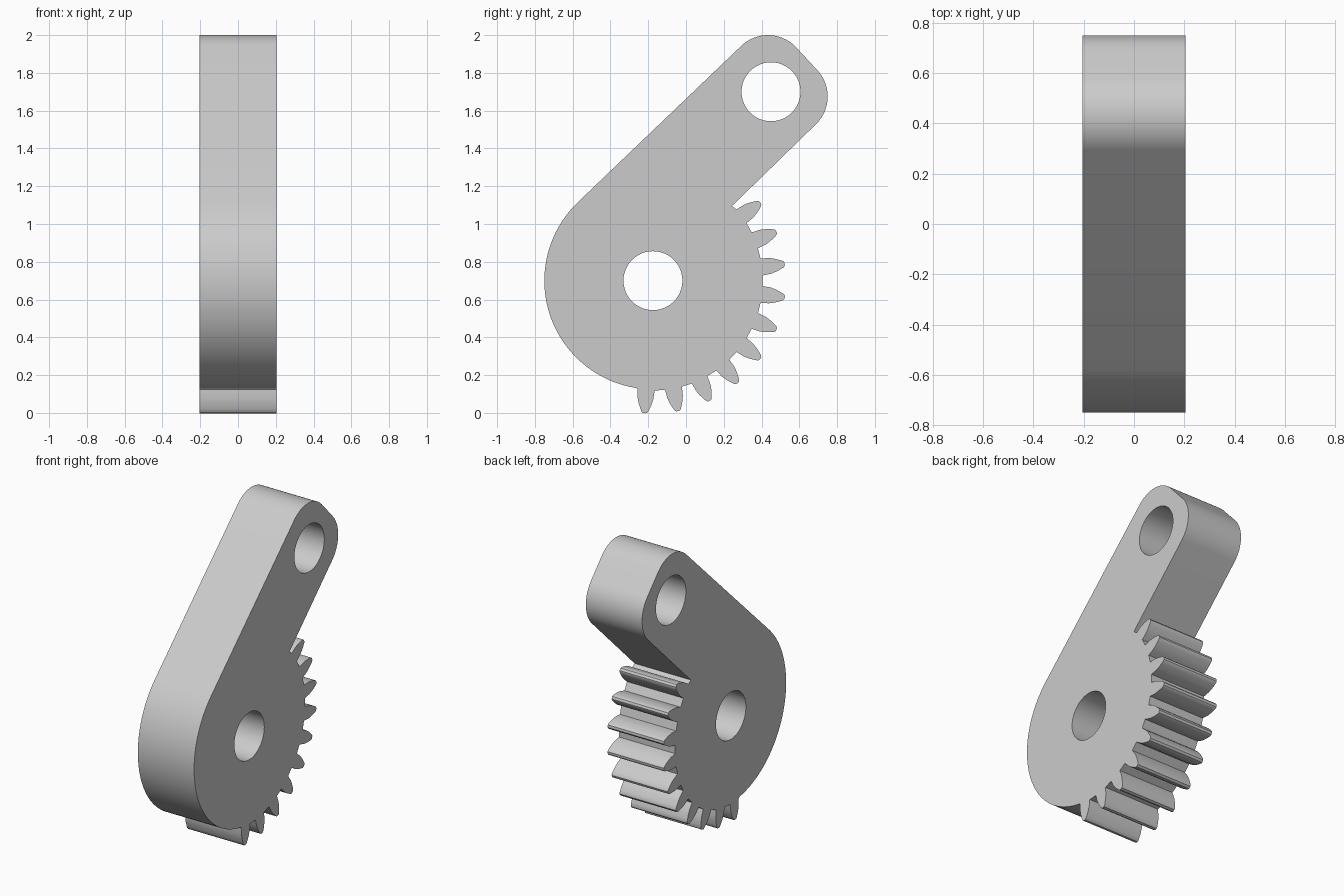
import bpy, bmesh
from math import cos, sin, radians
from mathutils import Vector

cube = bpy.data.objects.get("Cube")
if cube:
    bpy.data.objects.remove(cube, do_unlink=True)

HALF_WIDTH = 0.205
HUB = Vector((-0.175, 0.70))        # (y, z) centre of the hub
EYE = Vector((0.45, 1.70))          # (y, z) centre of the arm hole
HOLE_R = 0.156
TOOTH_STEP = 14.4
TOOTH_COUNT = 10
FIRST_TOOTH = -93.6
TOOTH_FLANK = [(0.58, 0.045), (0.625, 0.042), (0.655, 0.034),
               (0.68, 0.024), (0.697, 0.016), (0.703, 0.008)]


def arc(centre, radius, start, end, steps):
    angles = [radians(start + (end - start) * i / steps) for i in range(steps + 1)]
    return [centre + radius * Vector((cos(a), sin(a))) for a in angles]


def tooth(angle):
    """Outline of one gear tooth, counter-clockwise about the hub."""
    out = Vector((cos(radians(angle)), sin(radians(angle))))
    side = Vector((-out.y, out.x))
    rising = [HUB + out * r - side * w for r, w in TOOTH_FLANK]
    falling = [HUB + out * r + side * w for r, w in reversed(TOOTH_FLANK)]
    return rising + falling


# Outline: teeth, underside of arm, two rounded arm corners, back of hub
outline = []
for i in range(TOOTH_COUNT):
    outline += tooth(FIRST_TOOTH + i * TOOTH_STEP)
outline.append(Vector((0.243, 1.095)))
outline += arc(Vector((0.545, 1.675)), 0.205, -46, 45, 16)
outline += arc(Vector((0.434, 1.796)), 0.204, 45, 134, 16)
outline += arc(HUB, 0.575, 134, 261, 40)
loops = [outline] + [arc(c, HOLE_R, 0, 352.5, 47) for c in (HUB, EYE)]

# Fill the profile with its holes, then extrude across the width
bm = bmesh.new()
for loop in loops:
    verts = [bm.verts.new((-HALF_WIDTH, p.x, p.y)) for p in loop]
    for a, b in zip(verts, verts[1:] + verts[:1]):
        bm.edges.new((a, b))
bmesh.ops.triangle_fill(bm, edges=bm.edges[:], use_beauty=True, use_dissolve=False)
extruded = bmesh.ops.extrude_face_region(bm, geom=bm.faces[:], use_keep_orig=True)
moved = [g for g in extruded["geom"] if isinstance(g, bmesh.types.BMVert)]
bmesh.ops.translate(bm, verts=moved, vec=(2 * HALF_WIDTH, 0, 0))
bmesh.ops.recalc_face_normals(bm, faces=bm.faces[:])

mesh = bpy.data.meshes.new("sector_gear_arm")
bm.to_mesh(mesh)
bm.free()
gear_arm = bpy.data.objects.new("sector_gear_arm", mesh)
bpy.context.collection.objects.link(gear_arm)

# Plain grey material
grey = bpy.data.materials.new("plain_grey")
grey.use_nodes = True
colour = (0.6, 0.6, 0.6, 1.0)
grey.diffuse_color = colour
grey.node_tree.nodes["Principled BSDF"].inputs["Base Color"].default_value = colour
mesh.materials.append(grey)

# Smooth the rounded walls, keep the edges sharp
bpy.ops.object.select_all(action="DESELECT")
gear_arm.select_set(True)
bpy.context.view_layer.objects.active = gear_arm
bpy.ops.object.shade_smooth_by_angle(angle=radians(30))
